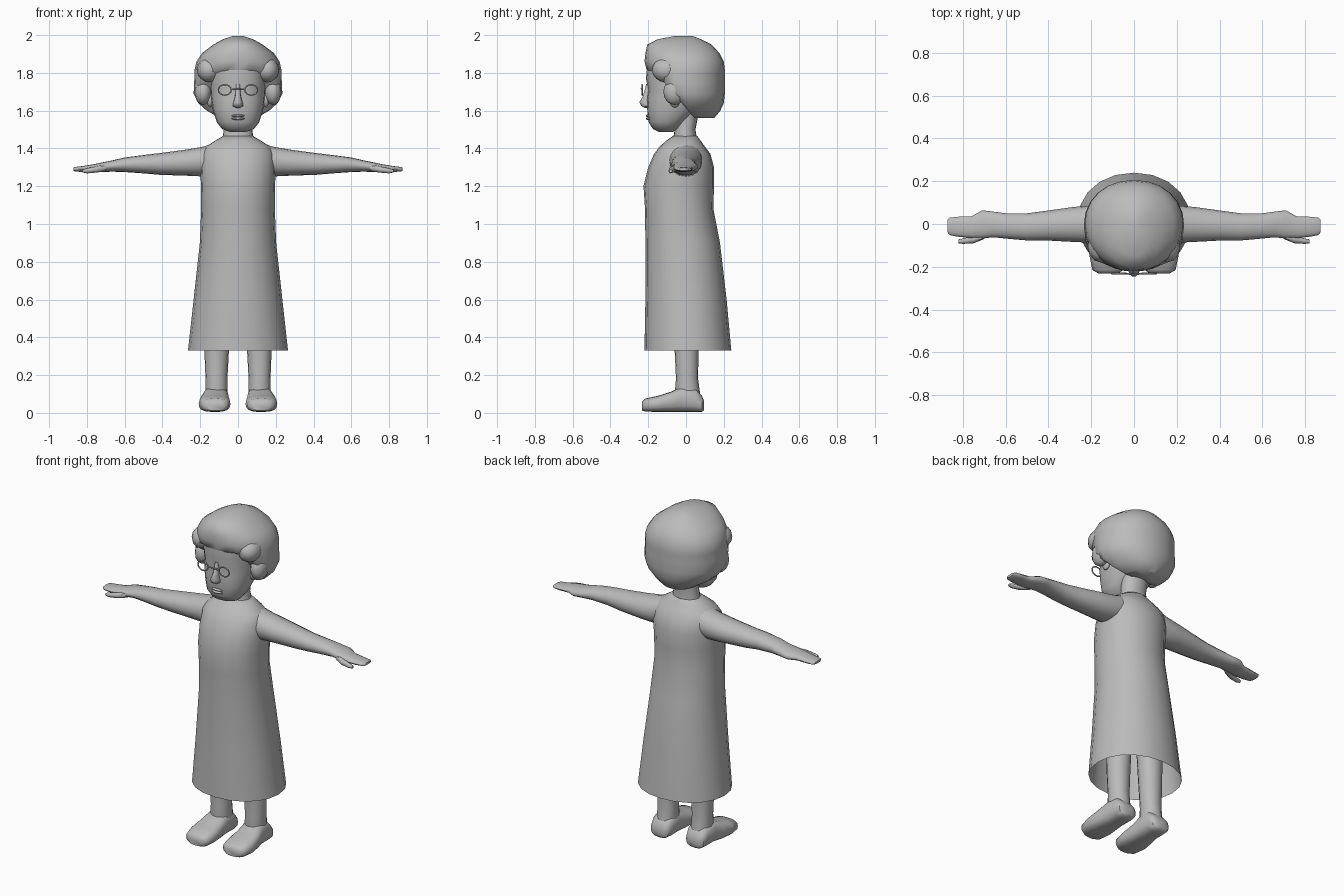
import bpy, bmesh, math
from mathutils import Vector

cube = bpy.data.objects.get("Cube")
if cube:
    bpy.data.objects.remove(cube, do_unlink=True)

# One plain colour
grey = bpy.data.materials.new("plain_grey")
grey.use_nodes = True
grey.diffuse_color = (0.5, 0.5, 0.5, 1)
grey.node_tree.nodes["Principled BSDF"].inputs["Base Color"].default_value = grey.diffuse_color


def finish(name, bm, angle=50):
    bmesh.ops.recalc_face_normals(bm, faces=bm.faces)
    mesh = bpy.data.meshes.new(name)
    bm.to_mesh(mesh)
    bm.free()
    mesh.materials.append(grey)
    obj = bpy.data.objects.new(name, mesh)
    bpy.context.collection.objects.link(obj)
    bpy.ops.object.select_all(action='DESELECT')
    obj.select_set(True)
    bpy.context.view_layer.objects.active = obj
    bpy.ops.object.shade_smooth_by_angle(angle=math.radians(angle))
    return obj


def loft(name, rings, axis="z", side=1, sides=20, power=2.1, caps=(True, True), front=None):
    """Skin oval rings (position, u_min, u_max, v_min, v_max) along an axis."""
    bm = bmesh.new()
    loops = []
    for t, u0, u1, v0, v1 in rings:
        loop = []
        for i in range(sides):
            a = math.tau * i / sides
            c, s = math.cos(a), math.sin(a)
            u = (u0 + u1) / 2 + (u1 - u0) / 2 * math.copysign(abs(c) ** (2 / power), c)
            v = (v0 + v1) / 2 + (v1 - v0) / 2 * math.copysign(abs(s) ** (2 / power), s)
            if front:
                v = max(v, front(t))
            x, y, z = {"x": (t, u, v), "y": (u, t, v), "z": (u, v, t)}[axis]
            loop.append(bm.verts.new((side * x, y, z)))
        loops.append(loop)
    for low, high in zip(loops, loops[1:]):
        for i in range(sides):
            j = (i + 1) % sides
            bm.faces.new((low[i], low[j], high[j], high[i]))
    for wanted, loop in zip(caps, (loops[0], loops[-1])):
        if wanted:
            bm.faces.new(loop)
    return finish(name, bm)


def upright(rows):
    """Rows of (z, half width, front, back) as symmetric rings."""
    return [(z, -w, w, f, b) for z, w, f, b in rows]


def blob(name, centre, size):
    bm = bmesh.new()
    bmesh.ops.create_uvsphere(bm, u_segments=12, v_segments=8, radius=1)
    for v in bm.verts:
        v.co = Vector(centre) + Vector(a * b for a, b in zip(v.co, size))
    return finish(name, bm, 80)


def wire(name, points, radius, closed):
    curve = bpy.data.curves.new(name, 'CURVE')
    curve.dimensions = '3D'
    curve.bevel_depth = radius
    curve.bevel_resolution = 1
    spline = curve.splines.new('POLY')
    spline.points.add(len(points) - 1)
    for p, co in zip(spline.points, points):
        p.co = (*co, 1)
    spline.use_cyclic_u = closed
    curve.materials.append(grey)
    bpy.context.collection.objects.link(bpy.data.objects.new(name, curve))


# Dress, open at the hem
loft("dress", upright([
    (.33, .265, -.22, .24), (.6, .235, -.215, .215), (.9, .202, -.215, .18),
    (1.08, .195, -.217, .145), (1.2, .196, -.225, .148), (1.3, .2, -.2, .148),
    (1.37, .195, -.17, .13), (1.41, .17, -.14, .1), (1.445, .115, -.1, .075),
    (1.465, .08, -.07, .06)]), caps=(False, True))

# Neck and face
loft("neck", upright([(1.44, .085, -.07, .06), (1.5, .075, -.06, .05), (1.6, .08, -.06, .07)]))
loft("head", upright([
    (1.488, .045, -.145, -.07), (1.503, .085, -.175, -.04), (1.54, .113, -.198, 0),
    (1.6, .132, -.205, .06), (1.66, .143, -.208, .1), (1.71, .147, -.2, .12),
    (1.77, .15, -.212, .12), (1.84, .145, -.205, .1)]), power=2.3)
loft("nose", upright([
    (1.615, .012, -.22, -.18), (1.625, .028, -.238, -.18), (1.645, .024, -.248, -.18),
    (1.68, .015, -.228, -.18), (1.74, .011, -.212, -.18)]), sides=10)
for label, z in (("upper_lip", 1.573), ("lower_lip", 1.558)):
    blob(label, (0, -.195, z), (.036, .018, .008))


# Bobbed hair, cut back around the face below the fringe
def hairline(z):
    return -1 if z > 1.8 else -.15 + (1.79 - z) * .85


loft("hair", upright([
    (1.562, .1, -.05, .15), (1.6, .165, -.2, .182), (1.64, .21, -.21, .2),
    (1.69, .235, -.22, .206), (1.75, .232, -.22, .206), (1.795, .23, -.215, .206),
    (1.815, .23, -.208, .206), (1.86, .22, -.22, .2), (1.905, .19, -.215, .177),
    (1.95, .13, -.205, .135), (1.978, .08, -.15, .08), (1.995, .03, -.06, .035)]),
    sides=24, front=hairline)

for label, s in (("left", 1), ("right", -1)):
    blob(label + "_hair_puff", (s * .155, -.105, 1.815), (.062, .075, .065))
    blob(label + "_hair_curl", (s * .185, -.06, 1.7), (.045, .06, .07))
    blob(label + "_ear", (s * .148, -.06, 1.655), (.016, .028, .038))

    # Spectacle rim
    wire(label + "_spectacle_rim", [
        (s * .07 + .034 * math.cos(a), -.232, 1.71 + .028 * math.sin(a))
        for a in (math.tau * i / 16 for i in range(16))], .004, True)

    # Arm, flat hand and thumb
    loft(label + "_arm", [
        (.1, -.09, .085, 1.27, 1.435), (.19, -.088, .086, 1.252, 1.408),
        (.28, -.084, .08, 1.256, 1.393), (.41, -.077, .062, 1.26, 1.376),
        (.5, -.077, .05, 1.268, 1.365), (.6, -.068, .05, 1.275, 1.352),
        (.66, -.062, .058, 1.277, 1.338), (.71, -.068, .064, 1.276, 1.328),
        (.76, -.066, .036, 1.275, 1.317), (.82, -.06, .034, 1.275, 1.307),
        (.862, -.052, .03, 1.278, 1.302), (.872, -.04, .02, 1.283, 1.298)],
        axis="x", side=s, sides=16)
    loft(label + "_thumb", [
        (.7, -.07, -.03, 1.28, 1.315), (.75, -.09, -.055, 1.272, 1.305),
        (.8, -.093, -.068, 1.268, 1.295), (.822, -.09, -.072, 1.273, 1.288)],
        axis="x", side=s, sides=8)

    # Leg and foot
    loft(label + "_leg", [
        (.04, .055, .175, -.05, .085), (.1, .055, .172, -.06, .075),
        (.18, .056, .172, -.053, .064), (.33, .048, .178, -.06, .066),
        (.75, .03, .18, -.08, .08)], side=s, sides=16)
    loft(label + "_foot", [
        (-.232, .075, .165, .012, .06), (-.215, .05, .195, .007, .076),
        (-.15, .04, .208, .005, .09), (-.08, .045, .2, .004, .112),
        (-.02, .05, .185, .004, .14), (.05, .05, .183, .004, .13),
        (.085, .06, .175, .006, .09), (.096, .085, .15, .015, .06)],
        axis="y", side=s, sides=16, power=2.8)

wire("spectacle_bridge", [(-.036, -.232, 1.712), (0, -.236, 1.716), (.036, -.232, 1.712)], .004, False)
